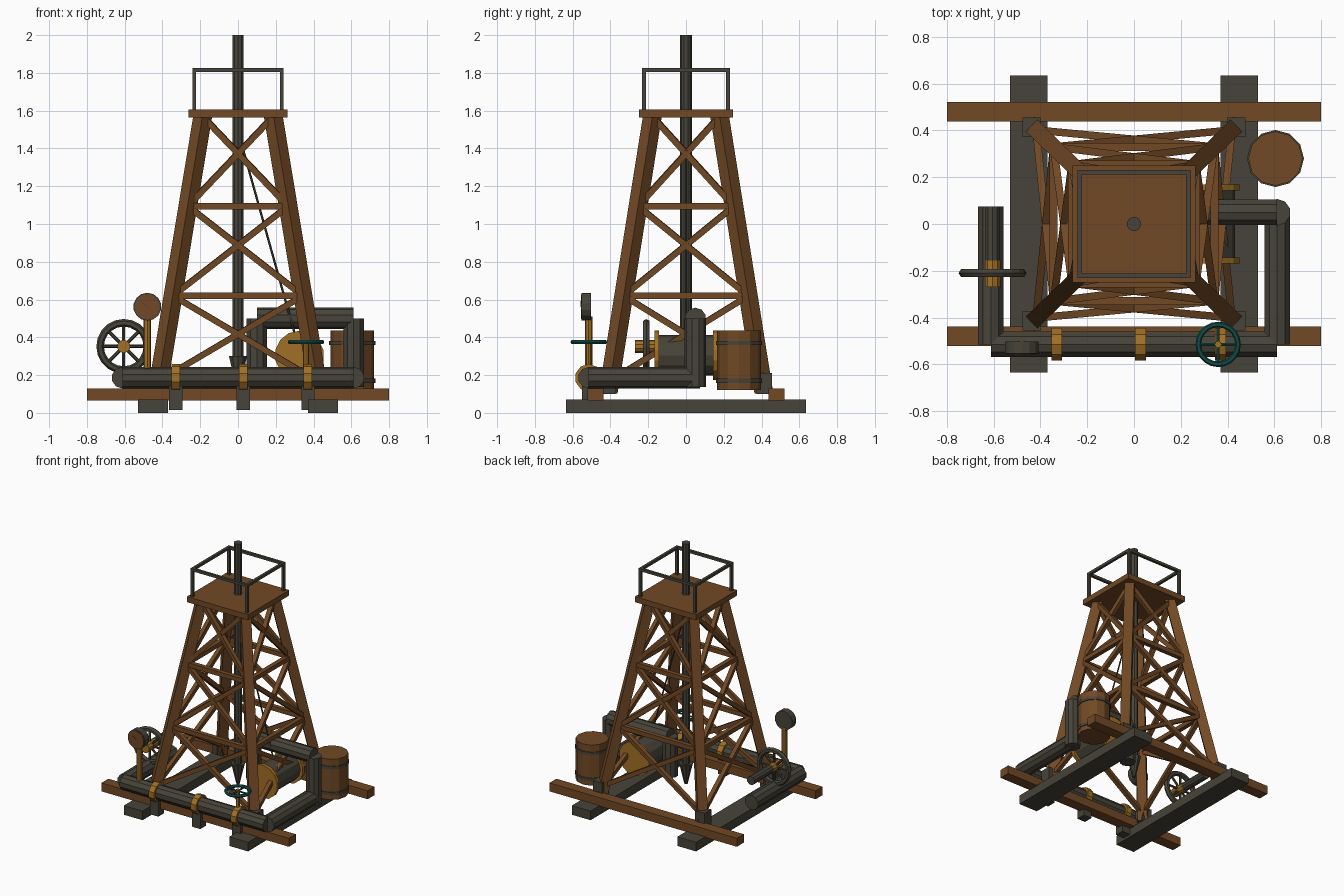
import bpy, math
from mathutils import Vector

if "Cube" in bpy.data.objects:
    bpy.data.objects.remove(bpy.data.objects["Cube"])

def mat(name, c):
    m = bpy.data.materials.new(name)
    m.diffuse_color = (*c, 1)
    m.use_nodes = True
    m.node_tree.nodes["Principled BSDF"].inputs["Base Color"].default_value = m.diffuse_color
    return m

WOOD = mat("brown_wood", (0.165, 0.066, 0.018))
IRON = mat("dark_iron", (0.062, 0.057, 0.041))
BRASS = mat("brass", (0.36, 0.16, 0.018))
TEAL = mat("teal_paint", (0.006, 0.075, 0.065))

def finish(name, m):
    o = bpy.context.object
    o.name = name
    o.data.materials.append(m)
    return o

def box(name, lo, hi, m):
    lo, hi = Vector(lo), Vector(hi)
    bpy.ops.mesh.primitive_cube_add(size=1, location=(lo + hi) / 2)
    o = finish(name, m)
    o.scale = hi - lo
    return o

def beam(name, a, b, w, m):
    a, b = Vector(a), Vector(b)
    d = b - a
    bpy.ops.mesh.primitive_cube_add(size=1, location=(a + b) / 2)
    o = finish(name, m)
    o.rotation_euler = d.to_track_quat('Z', 'Y').to_euler()
    o.scale = (w, w, d.length)
    return o

def rod(name, a, b, r, m, n=10, r2=None):
    a, b = Vector(a), Vector(b)
    d = b - a
    bpy.ops.mesh.primitive_cone_add(vertices=n, radius1=r, radius2=r if r2 is None else r2,
                                    depth=d.length, location=(a + b) / 2)
    o = finish(name, m)
    o.rotation_euler = d.to_track_quat('Z', 'Y').to_euler()
    return o

def ring(name, loc, r, t, m, rot=(0, 0, 0), n=20):
    bpy.ops.mesh.primitive_torus_add(location=loc, rotation=rot, major_radius=r, minor_radius=t,
                                     major_segments=n, minor_segments=6)
    return finish(name, m)

# base skids and sills
for s in (-1, 1):
    box("skid", (s * .45 - .08, -.635, 0), (s * .45 + .08, .635, .07), IRON)
    box("sill_beam", (-.8, s * .48 - .042, .065), (.8, s * .48 + .042, .13), WOOD)

# derrick tower
def leg_at(sx, sy, z):
    t = (z - .1) / 1.47
    return Vector((sx * (.43 - .243 * t), sy * (.413 - .235 * t), z))

corners = [(-1, -1), (1, -1), (1, 1), (-1, 1)]
levels = [.17, .62, 1.095, 1.57]
for i, c in enumerate(corners):
    d = corners[(i + 1) % 4]
    beam("tower_leg", leg_at(*c, .11), leg_at(*c, 1.575), .07, WOOD)
    box("leg_shoe", (c[0] * .437 - .04, c[1] * .414 - .041, .1),
        (c[0] * .437 + .04, c[1] * .414 + .041, .21), IRON)
    for z in levels[1:3]:
        beam("tower_girt", leg_at(*c, z), leg_at(*d, z), .034, WOOD)
    for z0, z1 in zip(levels, levels[1:]):
        beam("cross_brace", leg_at(*c, z0), leg_at(*d, z1), .032, WOOD)
        beam("cross_brace", leg_at(*d, z0), leg_at(*c, z1), .032, WOOD)

# top platform and railing
box("platform", (-.262, -.25, 1.565), (.262, .25, 1.607), WOOD)
for i, c in enumerate(corners):
    d = corners[(i + 1) % 4]
    p, q = Vector((c[0] * .232, c[1] * .222, 1.815)), Vector((d[0] * .232, d[1] * .222, 1.815))
    beam("railing_post", (p.x, p.y, 1.6), p + Vector((0, 0, .01)), .02, IRON)
    beam("railing_top", p, q, .02, IRON)

# drill string, bit and cable
rod("drill_pipe", (0, 0, .28), (0, 0, 2), .031, IRON)
rod("drill_bit", (0, 0, .14), (0, 0, .3), .012, IRON, r2=.05)
rod("cable", (.02, 0, 1.42), (.30, 0, .42), .006, IRON, 6)

# pipework
R, PY, PX, PZ = .057, -.515, .612, .186
rod("front_pipe", (-PX, PY, PZ), (PX, PY, PZ), R, IRON)
rod("left_pipe", (-PX, PY, PZ), (-PX, .075, PZ), R, IRON)
rod("right_pipe", (PX, PY, PZ), (PX, .05, PZ), R, IRON)
rod("riser_pipe", (PX, .05, PZ - .05), (PX, .05, .5), R, IRON)
rod("upper_pipe", (.1, .05, .5), (PX, .05, .5), R, IRON)
rod("down_pipe", (.1, .05, .5), (.1, .05, .2), R, IRON)
for x in (-.33, .028, .37):
    rod("pipe_clamp", (x - .023, PY, PZ), (x + .023, PY, PZ), .073, BRASS)
    box("pipe_stand", (x - .035, -.55, .015), (x + .035, -.48, .15), IRON)

# valve handwheel
V = Vector((.36, PY, .375))
rod("valve_stem", (V.x, V.y, .2), V + Vector((0, 0, .012)), .015, BRASS, 8)
ring("valve_wheel", V, .085, .012, TEAL)
for a in (0, math.pi / 2):
    d = Vector((math.cos(a), math.sin(a), 0)) * .085
    rod("valve_spoke", V - d, V + d, .007, TEAL, 6)

# pressure gauge
rod("gauge_stem", (-.48, PY, .2), (-.48, PY, .51), .02, BRASS, 8)
rod("gauge_case", (-.48, -.502, .562), (-.48, -.554, .562), .074, IRON, 14)
rod("gauge_dial", (-.48, -.552, .562), (-.48, -.557, .562), .066, WOOD, 14)
beam("gauge_needle", (-.48, -.557, .562), (-.515, -.557, .59), .005, IRON)

# flywheel with hub and shaft
W = Vector((-.605, -.21, .352))
ring("flywheel_rim", W, .125, .02, IRON, (math.pi / 2, 0, 0))
for k in range(4):
    a = k * math.pi / 4
    d = Vector((math.cos(a), 0, math.sin(a))) * .12
    rod("flywheel_spoke", W - d, W + d, .009, IRON, 6)
rod("flywheel_hub", (W.x, -.27, W.z), (W.x, -.157, W.z), .035, BRASS)
rod("flywheel_shaft", (W.x, -.16, W.z), (W.x, .075, W.z), .033, IRON)

# pump drum
rod("pump_drum", (.325, -.15, .305), (.325, .15, .305), .108, IRON, 12)
for s in (-1, 1):
    rod("pump_flange", (.325, s * .143, .305), (.325, s * .168, .305), .13, BRASS, 14)

# wooden barrel
rod("barrel", (.605, .28, .122), (.605, .28, .435), .116, WOOD, 12)
for z in (.17, .37):
    rod("barrel_band", (.605, .28, z - .011), (.605, .28, z + .011), .122, IRON, 12)
